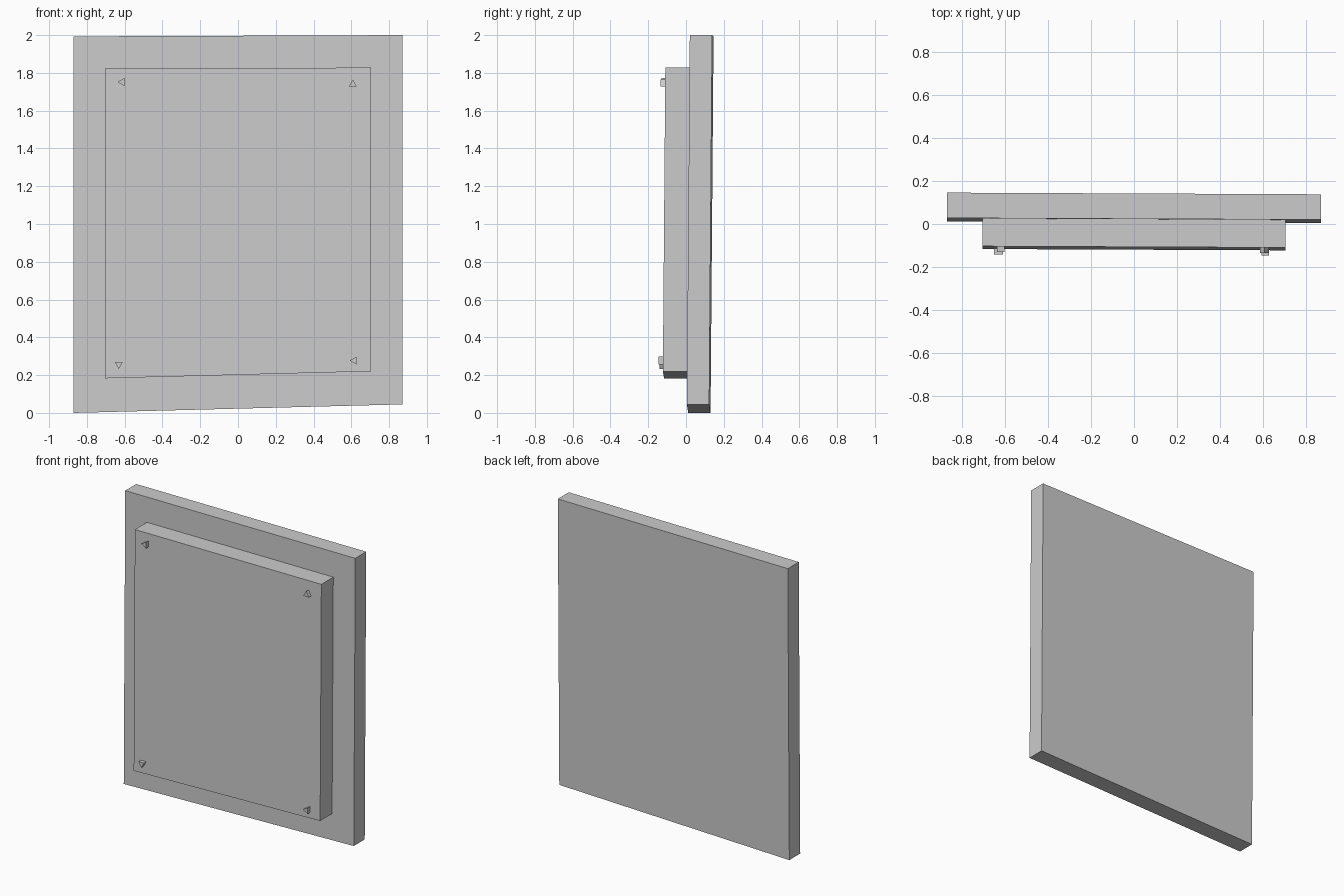
import bpy
import math

if "Cube" in bpy.data.objects:
    bpy.data.objects.remove(bpy.data.objects["Cube"])


def lean(x, z):
    # y of the slightly tilted wall plane
    return 0.016 - 0.0045 * x + 0.008 * (z - 1.0)


def prism(name, outline, front, back):
    """Extrude an (x, z) outline between two offsets from the tilted plane.
    The outline runs counter-clockwise seen from the front (-y)."""
    n = len(outline)
    verts = [(x, lean(x, z) + d, z) for d in (front, back) for x, z in outline]
    faces = [tuple(range(n)), tuple(reversed(range(n, 2 * n)))]
    faces += [(i, i + n, (i + 1) % n + n, (i + 1) % n) for i in range(n)]
    mesh = bpy.data.meshes.new(name)
    mesh.from_pydata(verts, [], faces)
    mesh.update()
    obj = bpy.data.objects.new(name, mesh)
    bpy.context.collection.objects.link(obj)
    return obj


def triangle(cx, cz, angle, r=0.024):
    angles = [math.radians(angle + 120 * i) for i in range(3)]
    return [(cx + r * math.cos(a), cz + r * math.sin(a)) for a in angles]


# Large backing board
prism("back_board", [(-0.87, 0.0), (0.87, 0.045), (0.87, 2.0), (-0.87, 1.993)],
      0.0, 0.118)

# Smaller raised panel
prism("front_panel", [(-0.705, 0.183), (0.705, 0.22), (0.705, 1.828), (-0.705, 1.822)],
      -0.129, 0.001)

# Three-sided studs near the corners, each pointing its own way
for name, x, z, angle in [
    ("stud_top_left", -0.614, 1.752, 180),
    ("stud_top_right", 0.608, 1.740, 90),
    ("stud_bottom_left", -0.631, 0.257, 270),
    ("stud_bottom_right", 0.616, 0.277, 180),
]:
    prism(name, triangle(x, z, angle), -0.154, -0.127)
